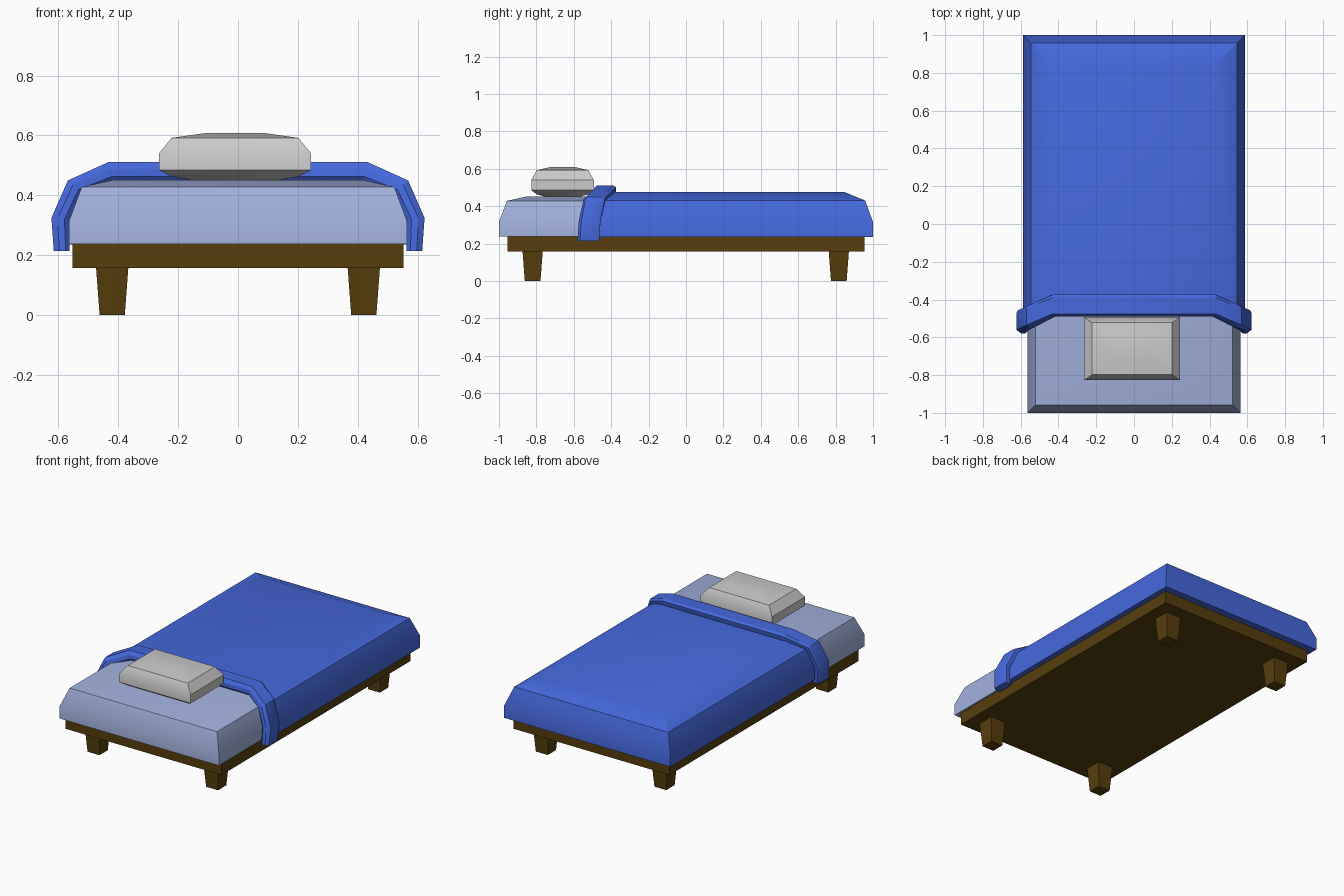
import bpy, bmesh, math

if "Cube" in bpy.data.objects:
    bpy.data.objects.remove(bpy.data.objects["Cube"])

def material(name, rgb):
    m = bpy.data.materials.new(name)
    m.diffuse_color = (*rgb, 1)
    m.use_nodes = True
    m.node_tree.nodes["Principled BSDF"].inputs["Base Color"].default_value = m.diffuse_color
    return m

BLUE = material("blanket blue", (0.06, 0.14, 0.72))
PALE = material("sheet blue", (0.36, 0.44, 0.72))
WOOD = material("dark wood", (0.095, 0.048, 0.004))

def loft(name, rings, mat=None, smooth=True):
    """Skin a list of equal-length rings and cap both ends."""
    bm = bmesh.new()
    loops = [[bm.verts.new(p) for p in ring] for ring in rings]
    n = len(loops[0])
    for a, b in zip(loops, loops[1:]):
        for i in range(n):
            j = (i + 1) % n
            bm.faces.new((a[i], a[j], b[j], b[i]))
    bm.faces.new(loops[0][::-1])
    bm.faces.new(loops[-1])
    bmesh.ops.recalc_face_normals(bm, faces=bm.faces)
    me = bpy.data.meshes.new(name)
    bm.to_mesh(me)
    bm.free()
    ob = bpy.data.objects.new(name, me)
    bpy.context.collection.objects.link(ob)
    if mat:
        me.materials.append(mat)
    if smooth:
        bpy.ops.object.select_all(action='DESELECT')
        ob.select_set(True)
        bpy.context.view_layer.objects.active = ob
        bpy.ops.object.shade_smooth_by_angle(angle=math.radians(30))
    return ob

def rect(hx, y0, y1, z, cx=0):
    return [(cx - hx, y0, z), (cx + hx, y0, z), (cx + hx, y1, z), (cx - hx, y1, z)]

# Bed frame slab
loft("bed_frame", [rect(0.553, -0.955, 0.955, z) for z in (0.158, 0.238)], WOOD, False)

# Tapered legs
for yn, y in (("front", -0.82), ("back", 0.817)):
    for xn, x in (("left", -0.42), ("right", 0.42)):
        loft(f"{yn}_{xn}_leg", [rect(h, y - h, y + h, z, x)
             for h, z in ((0.042, 0), (0.054, 0.16))], WOOD, False)

# Mattress with stepped soft edges: (inset, height)
loft("mattress", [rect(0.564 - i, -1 + i, 0.96 - i, z) for i, z in
     ((0, 0.238), (0, 0.315), (0.042, 0.428), (0.15, 0.452))], PALE)

# Blanket, draped over the sides and the foot end
loft("blanket", [rect(0.588 - i, -0.48 + f, 1 - i, z) for i, f, z in
     ((0, 0, 0.236), (0, 0, 0.315), (0.042, 0.04, 0.43), (0.155, 0.06, 0.476))], BLUE)

# Folded blanket edge: section swept between an inner and an outer path
path = [  # outer x, outer z, inner x, inner z, centre y
    (0.615, 0.214, 0.562, 0.214, -0.522),
    (0.623, 0.325, 0.565, 0.320, -0.515),
    (0.568, 0.450, 0.520, 0.410, -0.490),
    (0.433, 0.511, 0.415, 0.448, -0.432)]
section = [(-0.045, 0), (-0.058, 0.25), (-0.058, 0.65), (-0.044, 1),
           (0.042, 1), (0.058, 0.85), (0.058, 0.4), (0.045, 0)]
full = [(s, p) for s, p in [(-1, p) for p in path] + [(1, p) for p in path[::-1]]]
loft("blanket_fold", [[(s * (p[2] + (p[0] - p[2]) * t), p[4] + v, p[3] + (p[1] - p[3]) * t)
     for v, t in section] for s, p in full], BLUE)

# Pillow: (half width, half depth, height)
loft("pillow", [rect(hx, -0.66 - hy, -0.66 + hy, z, -0.01) for hx, hy, z in
     ((0.14, 0.09, 0.45), (0.212, 0.138, 0.463), (0.254, 0.167, 0.485),
      (0.254, 0.167, 0.54), (0.212, 0.138, 0.592), (0.1, 0.07, 0.608))])
